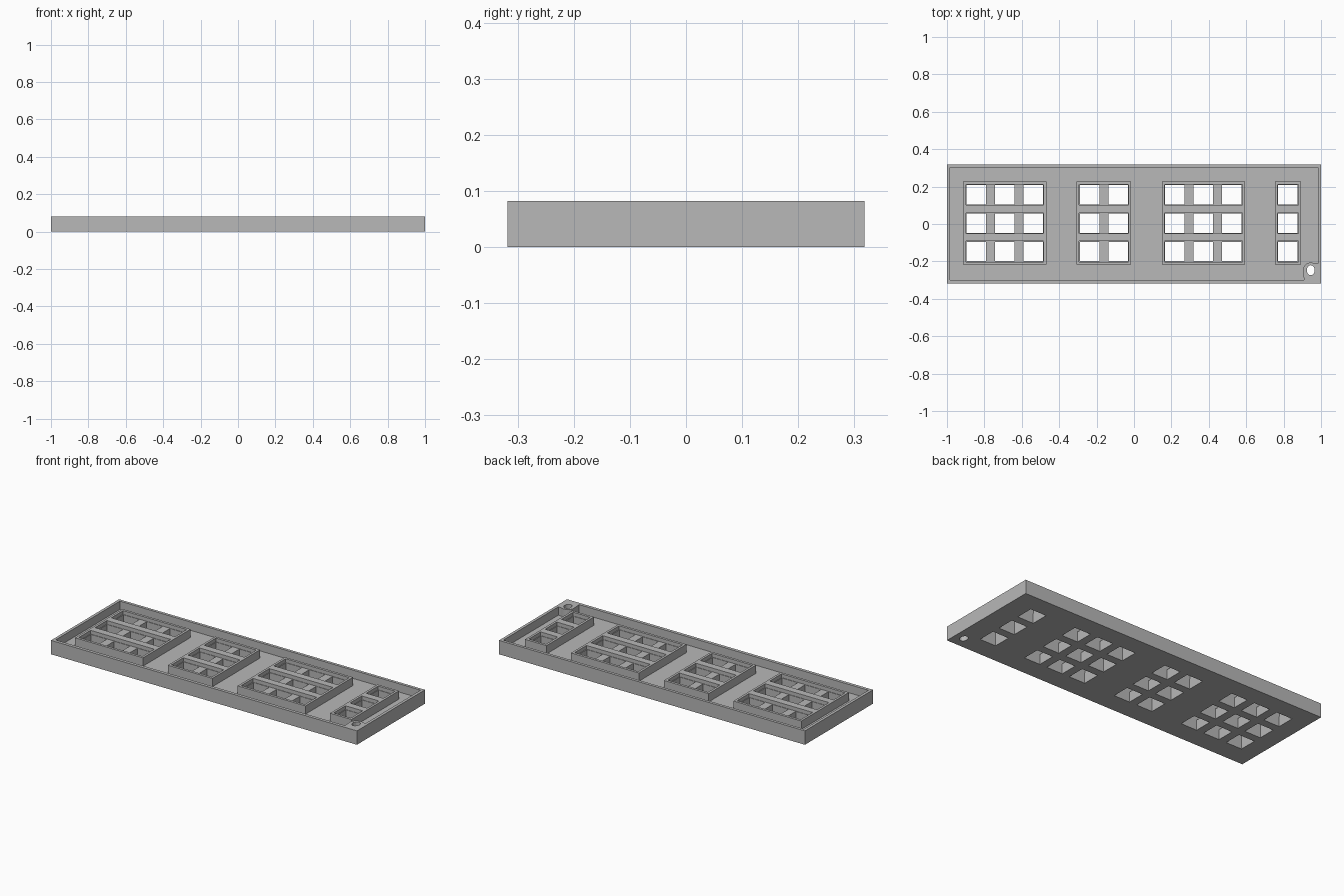
import bpy
import bmesh
from mathutils import Matrix, Vector

cube = bpy.data.objects.get("Cube")
if cube:
    bpy.data.objects.remove(cube, do_unlink=True)

grey = bpy.data.materials.new("plain grey")
grey.use_nodes = True
grey.diffuse_color = (0.48, 0.48, 0.48, 1)
grey.node_tree.nodes["Principled BSDF"].inputs["Base Color"].default_value = grey.diffuse_color

HEIGHT, FLOOR, CROSS = 0.082, 0.033, 0.06
HOLE, PITCH, WALL = 0.104, 0.152, 0.014
ROWS = [0.157, 0.005, -0.147]
# first hole centre and number of columns for each grid
GRIDS = {"left_end_grid": (-0.843, 3), "left_middle_grid": (-0.237, 2),
         "right_middle_grid": (0.219, 3), "right_end_grid": (0.823, 1)}
BOSS = Vector((0.945, -0.247, 0))


def add_box(bm, x0, x1, y0, y1, z0, z1):
    size = Matrix.Diagonal((x1 - x0, y1 - y0, z1 - z0, 1))
    place = Matrix.Translation(((x0 + x1) / 2, (y0 + y1) / 2, (z0 + z1) / 2))
    bmesh.ops.create_cube(bm, size=1, matrix=place @ size)


def add_cylinder(bm, centre, rx, ry, z0, z1, sides):
    place = Matrix.Translation((centre.x, centre.y, (z0 + z1) / 2))
    bmesh.ops.create_cone(bm, cap_ends=True, segments=sides, radius1=1, radius2=1, depth=z1 - z0,
                          matrix=place @ Matrix.Diagonal((rx, ry, 1, 1)))


def make(name, bm):
    mesh = bpy.data.meshes.new(name)
    bm.to_mesh(mesh)
    bm.free()
    mesh.materials.append(grey)
    obj = bpy.data.objects.new(name, mesh)
    bpy.context.collection.objects.link(obj)
    return obj


def cut(obj, cutter):
    mod = obj.modifiers.new("cut", "BOOLEAN")
    mod.operation = "DIFFERENCE"
    mod.solver = "EXACT"
    mod.object = cutter
    bpy.context.view_layer.objects.active = obj
    bpy.ops.object.modifier_apply(modifier=mod.name)


# cutter for all light openings and the mounting hole
bm = bmesh.new()
for first, count in GRIDS.values():
    for col in range(count):
        x = first + col * PITCH
        for y in ROWS:
            add_box(bm, x - HOLE / 2, x + HOLE / 2, y - HOLE / 2, y + HOLE / 2, -0.1, 0.2)
add_cylinder(bm, BOSS, 0.021, 0.027, -0.1, 0.2, 16)
shafts = make("shaft_cutter", bm)
shafts.hide_render = True

# shallow tray with a thin rim
bm = bmesh.new()
add_box(bm, -1, 1, -0.318, 0.318, 0, HEIGHT)
tray = make("tray", bm)
bm = bmesh.new()
add_box(bm, -0.983, 0.983, -0.299, 0.301, FLOOR, 0.2)
pocket = make("pocket_cutter", bm)
cut(tray, pocket)
cut(tray, shafts)
bpy.data.objects.remove(pocket, do_unlink=True)

# raised grids: full-height walls and row bars, lower cross bars
for name, (first, count) in GRIDS.items():
    x0 = first - HOLE / 2 - 0.018
    x1 = first + (count - 1) * PITCH + HOLE / 2 + 0.018
    bm = bmesh.new()
    add_box(bm, x0, x1, ROWS[-1] - HOLE / 2 - 0.018, ROWS[0] + HOLE / 2 + 0.018, FLOOR, HEIGHT)
    grid = make(name, bm)
    bm = bmesh.new()
    for y in ROWS:
        half = HOLE / 2 + 0.003
        add_box(bm, x0 + WALL, x1 - WALL, y - half, y + half, CROSS, 0.2)
    channels = make("channel_cutter", bm)
    cut(grid, channels)
    cut(grid, shafts)
    bpy.data.objects.remove(channels, do_unlink=True)

# mounting boss: a rounded post filled out to the corner walls
outline = [BOSS + Vector((0.041, -0.055, 0)), BOSS + Vector((-0.036, -0.055, 0))]
outline += [BOSS + Matrix.Rotation(-i * 0.2618, 3, "Z") @ Vector((-0.041, 0, 0)) for i in range(9)]
outline.append(BOSS + Vector((0.041, 0.035, 0)))
bm = bmesh.new()
face = bm.faces.new([bm.verts.new((p.x, p.y, FLOOR)) for p in outline])
top = bmesh.ops.extrude_face_region(bm, geom=[face])["geom"]
bmesh.ops.translate(bm, vec=(0, 0, HEIGHT - FLOOR),
                    verts=[v for v in top if isinstance(v, bmesh.types.BMVert)])
bmesh.ops.recalc_face_normals(bm, faces=bm.faces)
boss = make("mounting_boss", bm)
cut(boss, shafts)
bpy.data.objects.remove(shafts, do_unlink=True)
